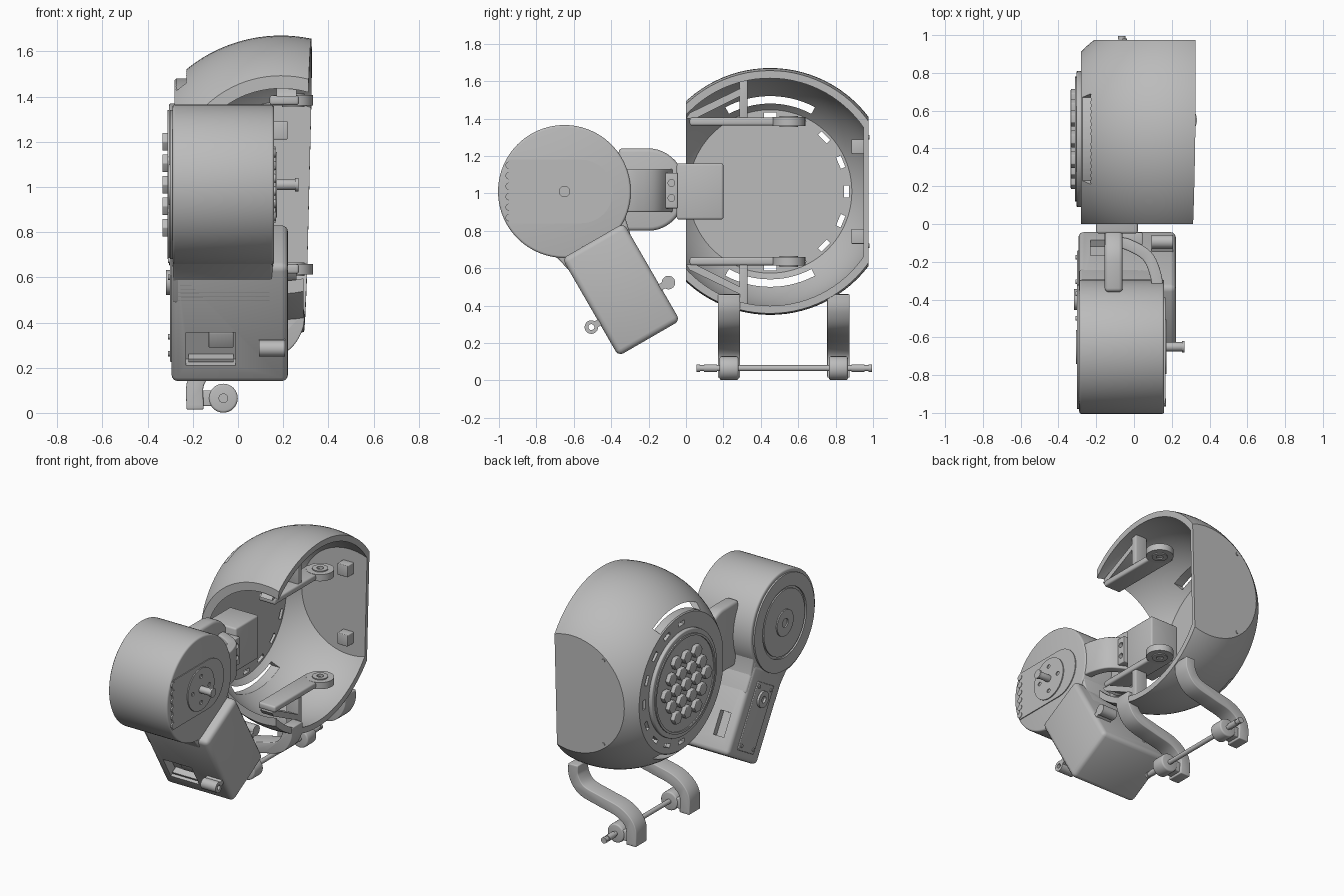
import bpy, bmesh, math
from math import sin, cos, pi, radians
from mathutils import Matrix, Vector

cube = bpy.data.objects.get("Cube")
if cube:
    bpy.data.objects.remove(cube, do_unlink=True)

grey = bpy.data.materials.new("light_grey")
grey.use_nodes = True
grey.diffuse_color = (0.5, 0.5, 0.5, 1)
grey.node_tree.nodes["Principled BSDF"].inputs["Base Color"].default_value = (0.5, 0.5, 0.5, 1)

AXIS = {"x": Matrix.Rotation(pi / 2, 4, "Y"), "y": Matrix.Rotation(-pi / 2, 4, "X"), "z": Matrix()}
# Local frame of the tilted arm: origin at the motor axis, arm runs along local -z
ARM = Matrix.Translation((0, -0.65, 1.01)) @ Matrix.Rotation(radians(30), 4, "X")


def finish(name, bm, mat=Matrix(), bevel=0):
    bm.transform(mat)
    bmesh.ops.recalc_face_normals(bm, faces=bm.faces)
    me = bpy.data.meshes.new(name)
    bm.to_mesh(me)
    bm.free()
    me.materials.append(grey)
    ob = bpy.data.objects.new(name, me)
    bpy.context.collection.objects.link(ob)
    if bevel:
        mod = ob.modifiers.new("bevel", "BEVEL")
        mod.width, mod.segments, mod.limit_method = bevel, 3, "ANGLE"
        mod.angle_limit = radians(40)
        apply(ob, mod)
    return ob


def activate(ob):
    bpy.ops.object.select_all(action="DESELECT")
    ob.select_set(True)
    bpy.context.view_layer.objects.active = ob


def apply(ob, mod):
    activate(ob)
    bpy.ops.object.modifier_apply(modifier=mod.name)


def cut(ob, *cutters):
    for c in cutters:
        mod = ob.modifiers.new("cut", "BOOLEAN")
        mod.operation, mod.solver, mod.object = "DIFFERENCE", "EXACT", c
        apply(ob, mod)
        bpy.data.objects.remove(c, do_unlink=True)


def box(name, lo, hi, mat=Matrix(), bevel=0):
    bm = bmesh.new()
    bmesh.ops.create_cube(bm, size=1)
    lo, hi = Vector(lo), Vector(hi)
    bm.transform(Matrix.Translation((lo + hi) / 2) @ Matrix.Diagonal((*(hi - lo), 1)))
    return finish(name, bm, mat, bevel)


def cyl(name, axis, c, r, length, mat=Matrix(), bevel=0, seg=48):
    bm = bmesh.new()
    bmesh.ops.create_cone(bm, cap_ends=True, segments=seg, radius1=r, radius2=r, depth=length)
    return finish(name, bm, mat @ Matrix.Translation(c) @ AXIS[axis], bevel)


def ring(name, axis, c, r0, r1, length, mat=Matrix()):
    ob = cyl(name, axis, c, r1, length, mat)
    cut(ob, cyl("hole", axis, c, r0, length * 3, mat))
    return ob


def prism(name, pts, depth0, depth1, mat=Matrix(), bevel=0):
    """Extrude a polygon of 3D points along the vector depth1 after shifting by depth0."""
    bm = bmesh.new()
    f = bm.faces.new([bm.verts.new(Vector(p) + Vector(depth0)) for p in pts])
    new = bmesh.ops.extrude_face_region(bm, geom=[f])["geom"]
    bmesh.ops.translate(bm, vec=depth1, verts=[v for v in new if isinstance(v, bmesh.types.BMVert)])
    return finish(name, bm, mat, bevel)


def ribbon(path, half, steps=6):
    """Smooth a 2D path and return the outline of a band around it."""
    p = [Vector(q) for q in path]
    p = [2 * p[0] - p[1]] + p + [2 * p[-1] - p[-2]]
    line = []
    for a, b, c, d in zip(p, p[1:], p[2:], p[3:]):
        for i in range(steps):
            t = i / steps
            line.append(0.5 * (2 * b + (c - a) * t + (2 * a - 5 * b + 4 * c - d) * t * t + (3 * b - a - 3 * c + d) * t ** 3))
    line.append(p[-2])
    left, right = [], []
    for i, q in enumerate(line):
        t = (line[min(i + 1, len(line) - 1)] - line[max(i - 1, 0)]).normalized() * half
        left.append(q + Vector((-t.y, t.x)))
        right.append(q - Vector((-t.y, t.x)))
    return left + right[::-1]


# Round shell: sphere clipped by flat planes, hollowed, open at the front and the +x rim
CY, CZ, CX = 0.45, 1.01, 0.19


def clipped_ball(name, r, x0, planes):
    bm = bmesh.new()
    bmesh.ops.create_uvsphere(bm, u_segments=96, v_segments=64, radius=r)
    bm.transform(Matrix.Translation((CX, CY, CZ)) @ AXIS["x"])
    for co, no in planes + [((x0, 0, 0), (-1, 0, 0))]:
        geom = bm.verts[:] + bm.edges[:] + bm.faces[:]
        res = bmesh.ops.bisect_plane(bm, geom=geom, plane_co=co, plane_no=no, clear_outer=True)
        bmesh.ops.contextual_create(bm, geom=[e for e in res["geom_cut"] if isinstance(e, bmesh.types.BMEdge)])
    return finish(name, bm)


shell = clipped_ball("shell", 0.66, -0.28, [((0, 0, 0), (0, -1, 0)), ((0, 0.975, 0), (0, 1, 0)),
                                            ((0.308, CY, CZ), (1, -0.015, -0.025))])
cut(shell, clipped_ball("hollow", 0.62, -0.25, [((0, 0.95, 0), (0, 1, 0))]))
# Vent slots: a ring of short ones and a long arc above and below
for i in range(16):
    a = 2 * pi * i / 16
    m = Matrix.Translation((-0.27, CY, CZ)) @ Matrix.Rotation(a, 4, "X")
    cut(shell, box("slot", (-0.06, 0.395, -0.033), (0.1, 0.422, 0.033), m))
for s in (1, -1):
    arc = [radians(62 + 4 * i) for i in range(15)]
    pts = [(0, CY + 0.47 * cos(a), CZ + s * 0.47 * sin(a)) for a in arc]
    pts += [(0, CY + 0.51 * cos(a), CZ + s * 0.51 * sin(a)) for a in arc[::-1]]
    cut(shell, prism("arc_slot", pts, (-0.4, 0, 0), (0.4, 0, 0)))

# Round side cover with plain raised hexagonal studs
cyl("side_cover", "x", (-0.29, CY, CZ), 0.36, 0.03, bevel=0.008, seg=96)
ring("side_cover_rim", "x", (-0.305, CY, CZ), 0.315, 0.33, 0.015)
for row in range(-2, 3):
    for col in range(5 - abs(row)):
        y = CY + (col - (4 - abs(row)) / 2) * 0.11
        cyl("cover_stud", "x", (-0.318, y, CZ + row * 0.095), 0.045, 0.034, bevel=0.004, seg=6)

# Back panel screws and inner corner blocks
for s in (1, -1):
    cyl("panel_screw", "y", (-0.05, 0.977, CZ + s * 0.29), 0.012, 0.008, seg=16)
    box("corner_block", (0.14, 0.885, CZ + s * 0.24 - 0.04), (0.22, 0.96, CZ + s * 0.24 + 0.04), bevel=0.005)

# Pivot arms inside the shell, top and bottom, with triangular braces
for s in (1, -1):
    flip = Matrix.Translation((0, 0, CZ)) @ Matrix.Diagonal((1, 1, s, 1))
    box("pivot_arm", (0.14, 0.02, 0.352), (0.27, 0.56, 0.395), flip, 0.012)
    ring("pivot_ring", "z", (0.245, 0.55, 0.374), 0.035, 0.088, 0.046, flip)
    ring("pivot_bush", "z", (0.245, 0.55, 0.374), 0.022, 0.05, 0.06, flip)
    box("brace_post", (0.17, 0.285, 0.38), (0.26, 0.33, 0.61), flip, 0.006)
    prism("brace_strut", [(0, 0.0, 0.39), (0, 0.05, 0.39), (0, 0.31, 0.52), (0, 0.31, 0.56), (0, 0.02, 0.42)],
          (0.17, 0, 0), (0.09, 0, 0), flip)

# Stand: two curved legs, knuckles and a cross rod
leg_path = [(0.255, 0.46), (0.25, 0.38), (0.19, 0.3), (0.05, 0.26), (-0.1, 0.22), (-0.185, 0.14), (-0.19, 0.015)]
outline = [(p.x, 0, p.y) for p in ribbon(leg_path, 0.038)]
for y in (0.23, 0.815):
    prism("stand_leg", outline, (0, y - 0.06, 0), (0, 0.12, 0), bevel=0.006)
    box("knuckle_link", (-0.17, y - 0.045, 0.03), (-0.065, y + 0.045, 0.1), bevel=0.006)
    cyl("knuckle", "y", (-0.065, y, 0.065), 0.064, 0.1, bevel=0.01)
cyl("cross_rod", "y", (-0.065, 0.525, 0.065), 0.016, 0.9, seg=24)
for s in (1, -1):
    cyl("rod_sleeve", "y", (-0.065, 0.525 + s * 0.395, 0.065), 0.021, 0.07, seg=24)
    cyl("rod_tip", "y", (-0.065, 0.525 + s * 0.46, 0.065), 0.021, 0.018, seg=24)

# Motor drum with shaft, hub plate and end rings
drum = cyl("motor_drum", "x", (-0.065, -0.65, 1.01), 0.355, 0.45, bevel=0.012, seg=96)
cover = [(0, -0.95, 1.18), (0, -0.95, 0.84)]
cover += [(0, -0.56 + 0.17 * sin(a), 1.01 - 0.17 * cos(a)) for a in (pi * i / 16 for i in range(17))]
prism("belt_cover", cover, (0.158, 0, 0), (0.008, 0, 0))
for i in range(6):
    cyl("belt_tooth", "x", (0.163, -0.945, 0.87 + 0.056 * i), 0.02, 0.012, seg=16)
hub = cyl("hub_plate", "x", (0.166, -0.65, 1.01), 0.145, 0.014, seg=64)
for i in range(4):
    a = i * pi / 2
    cut(hub, cyl("hole", "x", (0.17, -0.65 + 0.09 * cos(a), 1.01 + 0.09 * sin(a)), 0.014, 0.02, seg=16))
cyl("motor_shaft", "x", (0.21, -0.65, 1.01), 0.024, 0.11, bevel=0.004, seg=24)
cyl("shaft_tip", "x", (0.26, -0.65, 1.01), 0.03, 0.014, seg=24)
ring("drum_end_ring", "x", (-0.293, -0.65, 1.01), 0.24, 0.33, 0.016)
cyl("drum_end_cap", "x", (-0.292, -0.65, 1.01), 0.225, 0.014, seg=64)
ring("drum_end_hub", "x", (-0.3, -0.65, 1.01), 0.03, 0.09, 0.014)

# Tilted arm housing with two recesses
box("arm_neck", (-0.29, -0.19, -0.5), (0.155, 0.19, -0.1), ARM, 0.015)
prism("arm_fillet", [(0, -0.31, -0.17), (0, -0.21, -0.29), (0, -0.185, -0.4), (0, 0.185, -0.4), (0, 0.21, -0.29), (0, 0.31, -0.17)],
      (-0.288, 0, 0), (0.44, 0, 0), ARM, 0.01)
arm = box("arm_housing", (-0.295, -0.19, -0.907), (0.222, 0.19, -0.305), ARM, 0.03)
cut(arm, box("port", (-0.23, -0.25, -0.815), (-0.012, -0.13, -0.645), ARM),
    box("window", (-0.23, 0.15, -0.8), (-0.15, 0.25, -0.64), ARM))
box("port_socket", (-0.13, -0.165, -0.74), (-0.02, -0.12, -0.66), ARM, 0.005)
box("port_lip", (-0.22, -0.175, -0.805), (-0.02, -0.12, -0.79), ARM)
for s in (1, -1):
    ring("cable_eye", "x", (0.15, s * 0.238, -0.7), 0.016, 0.036, 0.115, ARM)
    box("eye_root", (0.093, s * 0.203 - 0.02, -0.718), (0.207, s * 0.203 + 0.02, -0.682), ARM)
# Side plate of the arm
box("side_plate", (-0.302, -0.1, -0.85), (-0.29, 0.1, -0.4), ARM, 0.005)
ring("plate_boss", "x", (-0.308, 0, -0.5), 0.022, 0.055, 0.02, ARM)
for y in (-0.075, 0.075):
    for z in (-0.82, -0.43):
        cyl("plate_screw", "x", (-0.304, y, z), 0.012, 0.01, ARM, seg=16)

# Link between motor and shell
prism("link_lobe", [(0, -0.36, 1.24), (0, -0.36, 0.8)] +
      [(0, -0.2 + 0.2 * sin(a), 1.02 - 0.22 * cos(a)) for a in (pi * i / 24 for i in range(25))],
      (-0.155, 0, 0), (0.095, 0, 0), bevel=0.02)
bend = [(p.x, p.y, 0) for p in ribbon([(0.125, -0.36), (0.115, -0.27), (0.07, -0.17), (-0.03, -0.11), (-0.09, -0.1)], 0.03)]
prism("link_neck", bend, (0, 0, 0.9), (0, 0, 0.23), bevel=0.008)
plate = box("link_plate", (-0.1, -0.11, 0.92), (0.045, -0.045, 1.11), bevel=0.005)
for z in (0.975, 1.055):
    cut(plate, cyl("hole", "x", (0.04, -0.078, z), 0.018, 0.05, seg=24))
box("link_block", (-0.2, -0.05, 0.86), (0.02, 0.2, 1.16), bevel=0.012)

for ob in list(bpy.context.scene.objects):
    if ob.type == "MESH" and grey.name in ob.data.materials:
        activate(ob)
        bpy.ops.object.shade_smooth_by_angle(angle=radians(32))
